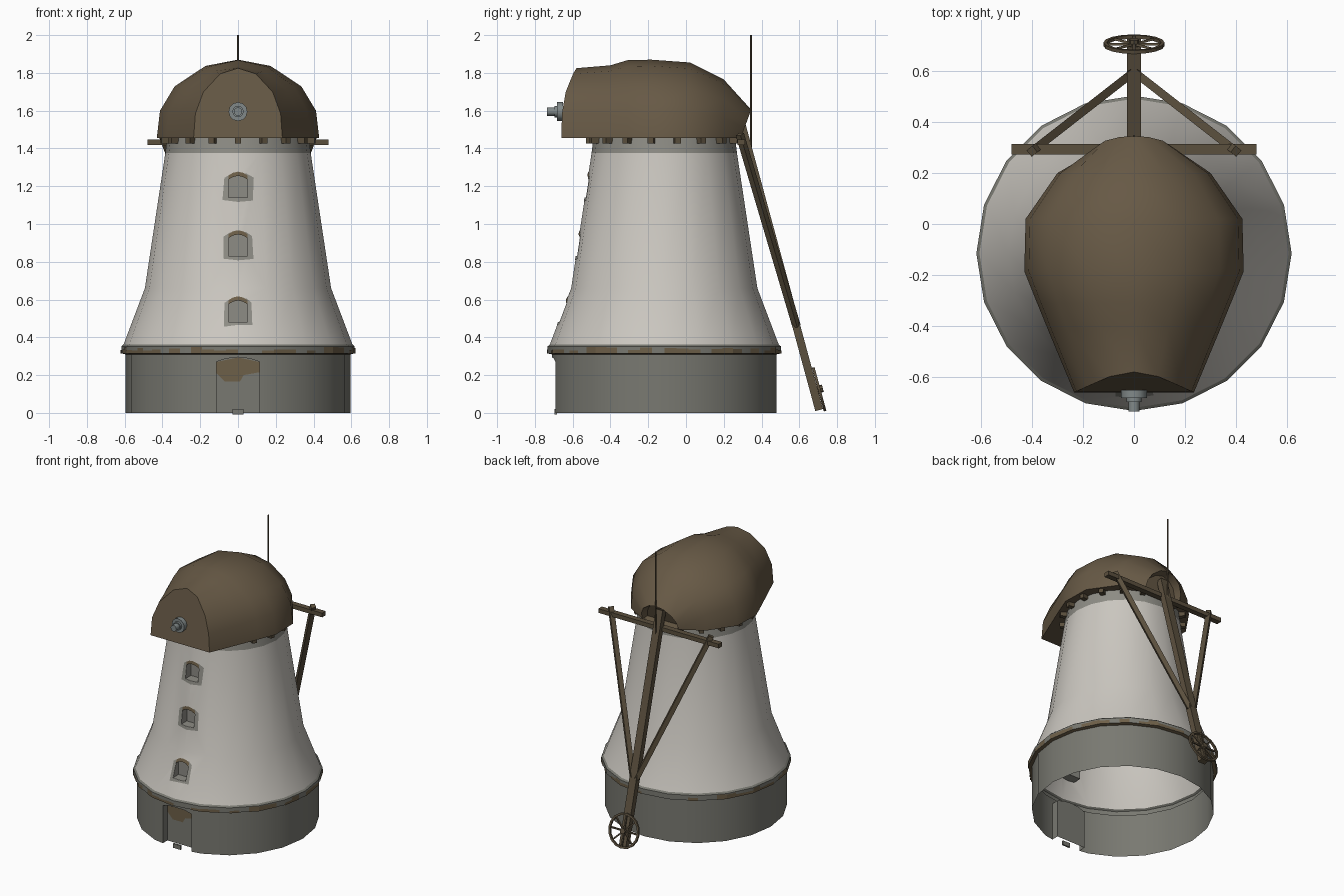
import bpy, bmesh, math, random
from mathutils import Vector

if "Cube" in bpy.data.objects:
    bpy.data.objects.remove(bpy.data.objects["Cube"])
random.seed(4)
CY = -0.115                       # tower axis in y
T9 = math.tan(math.radians(9))


def mat(name, *c):
    m = bpy.data.materials.new(name)
    m.diffuse_color = (*c, 1)
    m.use_nodes = True
    m.node_tree.nodes["Principled BSDF"].inputs["Base Color"].default_value = m.diffuse_color
    return m


PLASTER = mat("white_plaster", .60, .575, .53)
STONE = mat("grey_stone", .19, .19, .165)
STAIN = mat("stained_plaster", .27, .265, .235)
BRICK = mat("brown_brick", .155, .115, .065)
ROOF = mat("roof_boards", .135, .10, .06)
WOOD = mat("dark_timber", .105, .08, .048)
IRON = mat("grey_iron", .22, .25, .25)


def obj(name, bm, *mats, smooth=None):
    me = bpy.data.meshes.new(name)
    bm.to_mesh(me)
    bm.free()
    o = bpy.data.objects.new(name, me)
    bpy.context.collection.objects.link(o)
    for m in mats:
        me.materials.append(m)
    if smooth:
        bpy.ops.object.select_all(action='DESELECT')
        o.select_set(True)
        bpy.context.view_layer.objects.active = o
        bpy.ops.object.shade_smooth_by_angle(angle=math.radians(smooth))
    return o


def beam(name, p, q, w, m=WOOD, d=None, sides=4):
    """Square or round bar from p to q."""
    p, q = Vector(p), Vector(q)
    bm = bmesh.new()
    if sides == 4:
        bmesh.ops.create_cube(bm, size=1)
        bmesh.ops.scale(bm, vec=(w, d or w, (q - p).length), verts=bm.verts)
    else:
        bmesh.ops.create_cone(bm, cap_ends=True, segments=sides, radius1=w / 2,
                              radius2=w / 2, depth=(q - p).length)
    o = obj(name, bm, m, smooth=40 if sides > 4 else None)
    o.rotation_mode = 'QUATERNION'
    o.rotation_quaternion = (q - p).to_track_quat('Z', 'Y')
    o.location = (p + q) / 2
    return o


# Tower: 20-sided solid of revolution
PROFILE = [(.595, 0), (.595, .31), (.618, .315), (.618, .352), (.606, .362),
           (.493, .66), (.385, 1.375), (.375, 1.46)]


def radius(z):
    for (r0, z0), (r1, z1) in zip(PROFILE, PROFILE[1:]):
        if z <= z1:
            return r0 + (r1 - r0) * (z - z0) / (z1 - z0)


def wall(x, z, off=0):
    """Point on the front wall at x, z."""
    return (x, CY - (radius(z) - abs(x) * T9) - off, z)


bm = bmesh.new()
rings = [[bm.verts.new((r * math.cos(a), CY + r * math.sin(a), z))
          for a in (i * math.tau / 20 for i in range(20))] for r, z in PROFILE]
for k, (a, b) in enumerate(zip(rings, rings[1:])):
    for i in range(20):
        f = bm.faces.new((a[i], a[i - 19], b[i - 19], b[i]))
        f.material_index = (1, 3, 1, 1, 0, 0, 2)[k]
bm.faces.new(rings[0][::-1])
bm.faces.new(rings[-1])
tower = obj("tower", bm, PLASTER, STONE, STAIN, BRICK)


def arch(w, z0, z1, rise):
    """Arched outline, symmetric, starting at bottom centre."""
    pts = [(0, z0), (w, z0), (w, z1 - rise), (w * .55, z1 - rise * .3), (0, z1)]
    return pts + [(-x, z) for x, z in pts[3:0:-1]]


def cutter(w, z0, z1, rise, depth):
    """Arched prism cut from the front wall."""
    pts = arch(w, z0, z1, rise)
    y1 = CY - radius(max(z0, .02)) + depth
    bm = bmesh.new()
    a = [bm.verts.new((x, -1, z)) for x, z in pts]
    b = [bm.verts.new((x, y1, z)) for x, z in pts]
    n = len(pts)
    for i in range(n):
        bm.faces.new((a[i], a[(i + 1) % n], b[(i + 1) % n], b[i]))
    bm.faces.new(a)
    bm.faces.new(b)
    bmesh.ops.recalc_face_normals(bm, faces=bm.faces)
    for f in bm.faces:
        f.material_index = 3 if f.normal.z > .3 else 1 if z0 < 0 else 2
    c = obj("cutter", bm, PLASTER, STONE, STAIN, BRICK)
    mod = tower.modifiers.new("cut", 'BOOLEAN')
    mod.operation, mod.object, mod.solver = 'DIFFERENCE', c, 'EXACT'
    bpy.context.view_layer.objects.active = tower
    bpy.ops.object.modifier_apply(modifier=mod.name)
    bpy.data.objects.remove(c)


def strip(name, inner, outer, m, closed, off):
    """Thin facing on the front wall between two outlines."""
    bm = bmesh.new()
    a = [bm.verts.new(wall(*p, off)) for p in inner]
    b = [bm.verts.new(wall(*p, off)) for p in outer]
    for i in range(len(a) if closed else len(a) - 1):
        j = (i + 1) % len(a)
        bm.faces.new((a[i], b[i], b[j], a[j]))
    bmesh.ops.recalc_face_normals(bm, faces=bm.faces)
    if sum(f.normal.y for f in bm.faces) > 0:
        bmesh.ops.reverse_faces(bm, faces=bm.faces)
    obj(name, bm, m)


# Windows, with stained surrounds and brick heads
for z0 in (.48, .83, 1.14):
    cutter(.05, z0, z0 + .115, .02, .07)
    hole = arch(.05, z0, z0 + .115, .02)
    zc = z0 + .062
    patch = [(x * random.uniform(1.4, 1.7), zc + (z - zc) * random.uniform(1.2, 1.4)) for x, z in hole]
    strip("window_surround", hole, patch, STAIN, True, .002)
    strip("window_head", hole[2:7], [(x, z + .022) for x, z in hole[2:7]], BRICK, False, .004)
# Door recess
cutter(.115, -.05, .295, .025, .07)

# Open the underside and top of the tower, then smooth it
bm = bmesh.new()
bm.from_mesh(tower.data)
ends = [f for f in bm.faces if abs(f.normal.z) > .99 and
        (f.calc_center_median().z < .01 or f.calc_center_median().z > 1.45)]
bmesh.ops.delete(bm, geom=ends, context='FACES')
bm.to_mesh(tower.data)
bm.free()
bpy.ops.object.select_all(action='DESELECT')
tower.select_set(True)
bpy.context.view_layer.objects.active = tower
bpy.ops.object.shade_smooth_by_angle(angle=math.radians(25))

# Brown patch on the door and its sill
yd = CY - .595 + .07 - .003
bm = bmesh.new()
bm.faces.new([bm.verts.new((x, yd, z)) for x, z in
              ((-.113, .21), (-.07, .165), (.01, .165), (.03, .2), (.113, .215),
               (.113, .27), (0, .293), (-.113, .27))])
obj("door_head", bm, BRICK)
beam("door_sill", (-.03, -.69, .006), (.03, -.69, .006), .012, STONE, .03)

# Worn patches along the band
bm = bmesh.new()
for i in range(60):
    if random.random() < .68:
        top = random.uniform(.33, .35)
        pts = []
        for deg in (i * 6, i * 6 + 6):
            a = math.radians(deg)
            local = deg % 18 if deg % 18 or deg == i * 6 else 18
            r = .621 * math.cos(math.radians(9)) / math.cos(math.radians(local - 9))
            pts.append((r * math.cos(a), CY + r * math.sin(a)))
        (x0, y0), (x1, y1) = pts
        bm.faces.new([bm.verts.new(v) for v in
                      ((x0, y0, .314), (x1, y1, .314), (x1, y1, top), (x0, y0, top))])
obj("band_wear", bm, BRICK)

# Boat-shaped cap: cross-sections lofted from front to back
Z0 = 1.455
HALF = [(1, 0), (.96, .35), (.78, .66), (.40, .92), (0, 1)]
SHAPE = HALF + [(-x, t) for x, t in HALF[-2::-1]]
STATIONS = [(-.66, .235, .37, .08), (-.42, .335, .385, .02), (-.31, .38, .412, 0),
            (-.185, .43, .415, 0), (.02, .425, .40, 0), (.20, .30, .31, 0),
            (.29, .145, .15, .055)]          # y, half width, height, lean
bm = bmesh.new()
loops = [[bm.verts.new((x * w, y + lean * (t ** 3 if y < 0 else t), Z0 + t * h))
          for x, t in SHAPE] for y, w, h, lean in STATIONS]
for a, b in zip(loops, loops[1:]):
    for i in range(len(SHAPE)):
        j = (i + 1) % len(SHAPE)
        bm.faces.new((a[i], a[j], b[j], b[i]))
bm.faces.new(loops[0])
back = bm.faces.new(loops[-1])
bmesh.ops.recalc_face_normals(bm, faces=bm.faces)
bmesh.ops.inset_region(bm, faces=[back], thickness=.012)
bmesh.ops.translate(bm, verts=back.verts, vec=(0, -.05, 0))
obj("cap", bm, ROOF, smooth=38)

# Blocks under the cap
for i in range(18):
    a = math.tau * (i + .5) / 18
    c, s = math.cos(a), math.sin(a)
    beam("cap_block", (.36 * c, CY + .36 * s, 1.442), (.415 * c, CY + .415 * s, 1.442), .032)

# Windshaft
for name, y0, y1, d in (("shaft_flange", -.65, -.683, .1), ("shaft_collar", -.68, -.697, .06),
                        ("shaft", -.65, -.735, .045)):
    beam(name, (0, y0, 1.595), (0, y1, 1.595), d, IRON, sides=12)

# Tail pole, cross beam, braces and lightning rod
TOP, END = Vector((0, .285, 1.56)), Vector((0, .705, .015))
beam("tail_pole", TOP, END, .055, d=.042)
beam("cross_beam", (-.48, .293, 1.433), (.48, .293, 1.433), .04, d=.03)
for s in (-1, 1):
    beam("brace", (s * .40, .285, 1.475), (s * .015, .585, .46), .032)
beam("lightning_rod", (0, .345, 1.40), (0, .345, 2.0), .01, sides=6)

# Winding wheel, lying along the tail pole
along = (END - TOP).normalized()
side = Vector((1, 0, 0))
hub = Vector((0, .705, .125))
axis = side.cross(along)
N = 16
ring = [hub + .113 * (side * math.cos(a) + along * math.sin(a))
        for a in (math.tau * i / N for i in range(N))]
bm = bmesh.new()
quads = []
for p in ring:
    out = (p - hub).normalized()
    quads.append([bm.verts.new(p + out * u * .007 + axis * v * .007)
                  for u, v in ((-1, -1), (1, -1), (1, 1), (-1, 1))])
for i in range(N):
    a, b = quads[i], quads[(i + 1) % N]
    for k in range(4):
        bm.faces.new((a[k], a[k - 3], b[k - 3], b[k]))
bmesh.ops.recalc_face_normals(bm, faces=bm.faces)
obj("wheel_rim", bm, WOOD)
for i in range(0, N // 2, 2):
    beam("wheel_spoke", ring[i], ring[i + N // 2], .01)
beam("wheel_hub", hub - axis * .02, hub + axis * .02, .04, sides=8)
